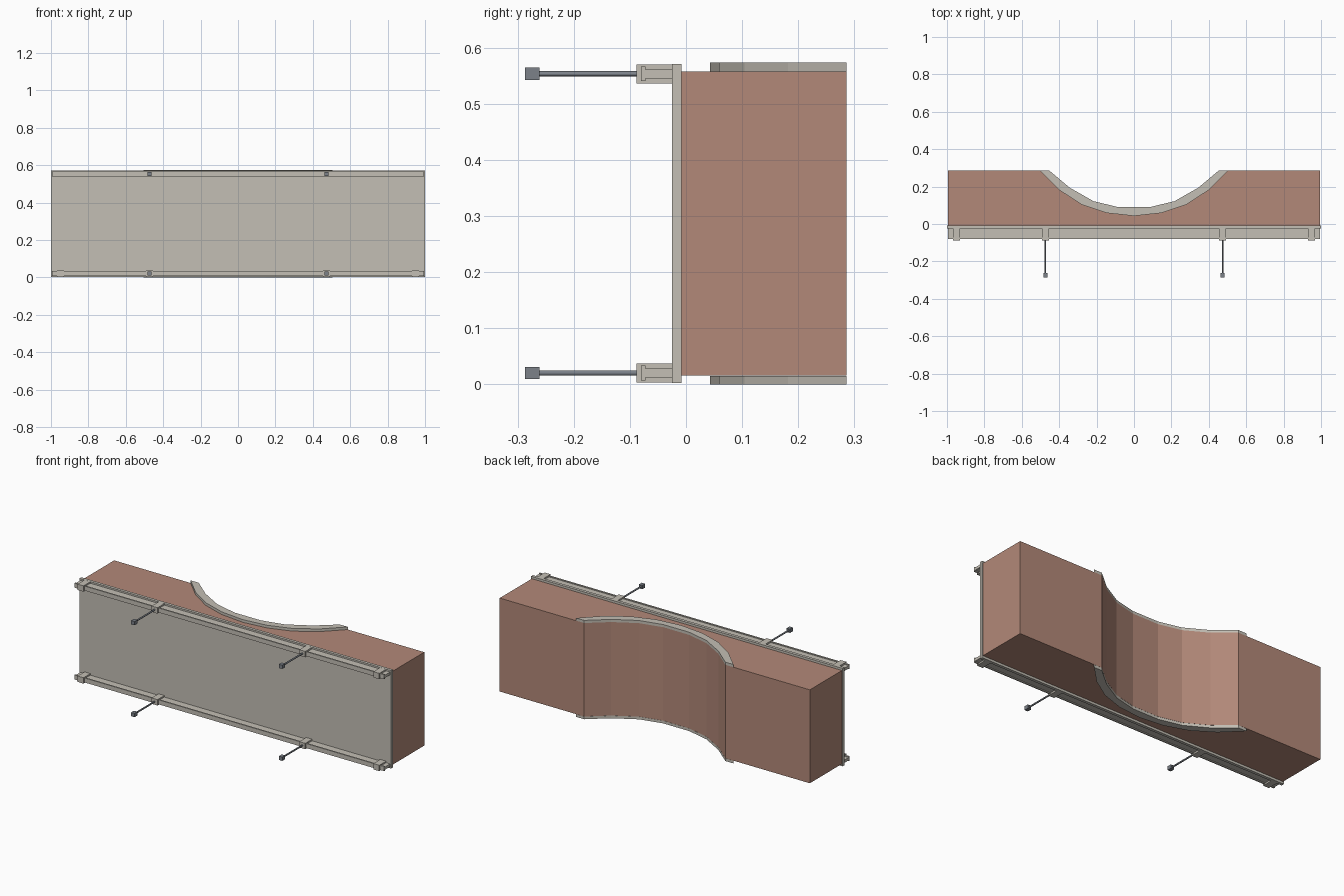
import bpy, bmesh
from math import pi
from mathutils import Matrix

cube = bpy.data.objects.get("Cube")
if cube:
    bpy.data.objects.remove(cube, do_unlink=True)


def material(name, rgb):
    m = bpy.data.materials.new(name)
    m.use_nodes = True
    m.diffuse_color = (*rgb, 1)
    m.node_tree.nodes["Principled BSDF"].inputs["Base Color"].default_value = (*rgb, 1)
    return m


CLAY = material("clay_brown", (0.45, 0.25, 0.19))
STONE = material("warm_light_grey", (0.55, 0.52, 0.46))
STEEL = material("slate_steel", (0.20, 0.22, 0.25))


def finish(name, bm, mat):
    bmesh.ops.recalc_face_normals(bm, faces=bm.faces)
    mesh = bpy.data.meshes.new(name)
    bm.to_mesh(mesh)
    bm.free()
    mesh.materials.append(mat)
    obj = bpy.data.objects.new(name, mesh)
    bpy.context.collection.objects.link(obj)
    return obj


def prism(name, outline, direction, mat):
    """Extrude a closed 3D outline along a direction."""
    bm = bmesh.new()
    face = bm.faces.new([bm.verts.new(p) for p in outline])
    out = bmesh.ops.extrude_face_region(bm, geom=[face])
    moved = [v for v in out["geom"] if isinstance(v, bmesh.types.BMVert)]
    bmesh.ops.translate(bm, verts=moved, vec=direction)
    return finish(name, bm, mat)


def box(name, x, y, z, mat):
    outline = [(x[0], y[0], z[0]), (x[1], y[0], z[0]), (x[1], y[1], z[0]), (x[0], y[1], z[0])]
    return prism(name, outline, (0, 0, z[1] - z[0]), mat)


def rod(name, x, z, y0, y1, radius, mat):
    bm = bmesh.new()
    place = Matrix.Translation((x, (y0 + y1) / 2, z)) @ Matrix.Rotation(pi / 2, 4, "X")
    bmesh.ops.create_cone(bm, cap_ends=True, segments=12, radius1=radius, radius2=radius,
                          depth=y1 - y0, matrix=place)
    obj = finish(name, bm, mat)
    bpy.ops.object.select_all(action="DESELECT")
    bpy.context.view_layer.objects.active = obj
    obj.select_set(True)
    bpy.ops.object.shade_smooth_by_angle()


def mirrored(half):
    """Complete a right-half curve to run from left to right."""
    return [(-x, y) for x, y in reversed(half) if x > 0] + half


BACK, FRONT = 0.286, -0.008
LOW, HIGH = 0.016, 0.558
recess = mirrored([(0.083, 0.09), (0.217, 0.122), (0.345, 0.195), (0.453, BACK)])
trim_edge = mirrored([(0, 0.043), (0.147, 0.059), (0.28, 0.104), (0.4, 0.182), (0.505, BACK)])

# Wall body with a scooped, faceted recess at the back
plan = [(-0.995, BACK), (-0.995, FRONT), (0.995, FRONT), (0.995, BACK)] + recess[::-1]
prism("wall_body", [(x, y, LOW) for x, y in plan], (0, 0, HIGH - LOW), CLAY)

# Curved trim above and below the recess
band = trim_edge + recess[::-1]
for level, z in (("bottom", 0.0), ("top", HIGH)):
    prism(level + "_curved_trim", [(x, y, z) for x, y in band], (0, 0, 0.0155), STONE)

# Front panel
box("front_panel", (-1, 1), (-0.025, FRONT), (0.003, 0.571), STONE)

# Rails, brackets and rods
for level, z in (("bottom", 0.0205), ("top", 0.5535)):
    # T-shaped rail section
    half = [(-0.025, 0.008), (-0.072, 0.008), (-0.072, 0.013), (-0.08, 0.013)]
    section = half + [(y, -h) for y, h in reversed(half)]
    prism(level + "_rail", [(-0.994, y, z + h) for y, h in section], (1.988, 0, 0), STONE)
    for side, s in (("right", -1), ("left", 1)):
        label = level + "_" + side
        for part, x in (("end", 0.949 * s), ("middle", 0.474 * s)):
            box(label + "_" + part + "_bracket", (x - 0.019, x + 0.019),
                (-0.088, -0.025), (z - 0.017, z + 0.017), STONE)
        x = 0.474 * s
        rod(label + "_rod", x, z, -0.265, -0.085, 0.0048, STEEL)
        box(label + "_rod_head", (x - 0.011, x + 0.011), (-0.287, -0.261),
            (z - 0.011, z + 0.011), STEEL)
